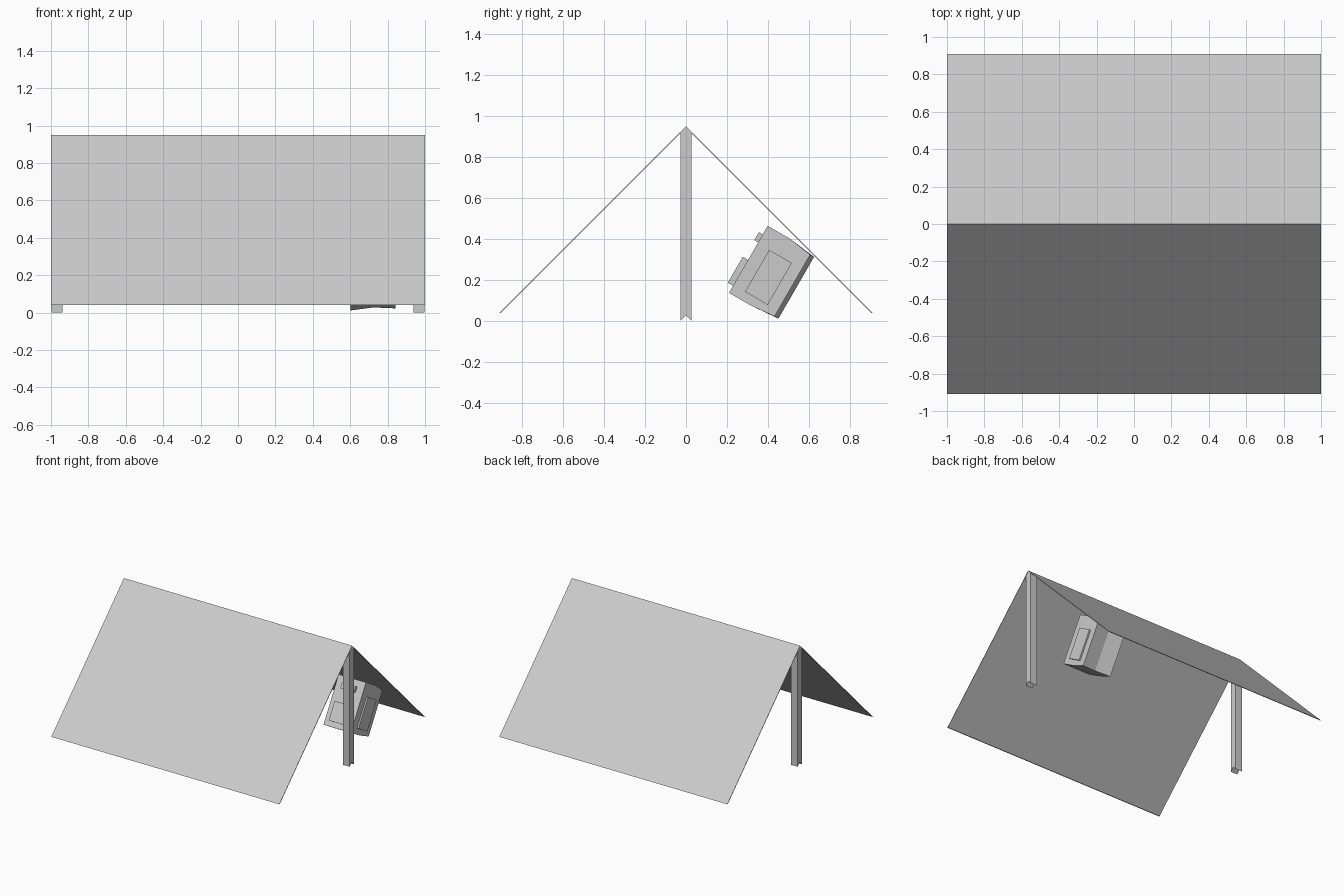
import bpy, bmesh, math
from mathutils import Matrix

old = bpy.data.objects.get("Cube")
if old:
    bpy.data.objects.remove(old, do_unlink=True)

grey = bpy.data.materials.new("light_grey")
grey.use_nodes = True
colour = (0.6, 0.6, 0.6, 1)
grey.diffuse_color = colour
grey.node_tree.nodes["Principled BSDF"].inputs["Base Color"].default_value = colour


def loft(name, stations, matrix=None):
    """Join matching (y, z) profiles placed at successive x positions."""
    bm = bmesh.new()
    rings = [[bm.verts.new((x, y, z)) for y, z in profile] for x, profile in stations]
    n = len(rings[0])
    for a, b in zip(rings, rings[1:]):
        for i in range(n):
            j = (i + 1) % n
            bm.faces.new((a[i], a[j], b[j], b[i]))
    bm.faces.new(rings[0])
    bm.faces.new(rings[-1])
    bmesh.ops.recalc_face_normals(bm, faces=bm.faces)
    mesh = bpy.data.meshes.new(name)
    bm.to_mesh(mesh)
    bm.free()
    mesh.materials.append(grey)
    obj = bpy.data.objects.new(name, mesh)
    bpy.context.collection.objects.link(obj)
    if matrix:
        obj.matrix_world = matrix
    return obj


def box(name, x, y, z, matrix):
    profile = [(y[0], z[0]), (y[1], z[0]), (y[1], z[1]), (y[0], z[1])]
    return loft(name, [(x[0], profile), (x[1], profile)], matrix)


# Tent sheet: a thin folded canvas
half, hem, ridge, thick = 0.91, 0.04, 0.95, 0.006
sheet = [(-half, hem), (0, ridge), (half, hem),
         (half - thick, hem), (0, ridge - thick), (-half + thick, hem)]
loft("tent_sheet", [(-1, sheet), (1, sheet)])

# Poles with a pointed top and notched foot
w = 0.027
pole = [(-w, 0), (0, w), (w, 0), (w, 0.917), (0, 0.944), (-w, 0.917)]
for name, x in (("right_pole", -0.998), ("left_pole", 0.938)):
    loft(name, [(x, pole), (x + 0.06, pole)])

# Backpack leaning against the rear slope
lean = Matrix.Translation((0.7225, 0.21, 0.137)) @ Matrix.Rotation(math.radians(-30), 4, 'X')


def pack_profile(depth):
    return [(0, 0), (0.125, 0), (depth, 0.012), (depth, 0.36), (0.125, 0.378), (0, 0.378)]


loft("backpack_body", [(-0.12, pack_profile(0.272)), (0, pack_profile(0.24)),
                       (0.12, pack_profile(0.25))], lean)
box("backpack_front_pocket", (-0.07, 0.07), (-0.03, 0), (0.04, 0.186), lean)
box("backpack_top_pocket", (-0.06, 0.06), (-0.022, 0), (0.285, 0.33), lean)
for name, side in (("backpack_left_pocket", 1), ("backpack_right_pocket", -1)):
    box(name, (side * 0.12, side * 0.132), (0.065, 0.193), (0.044, 0.28), lean)
